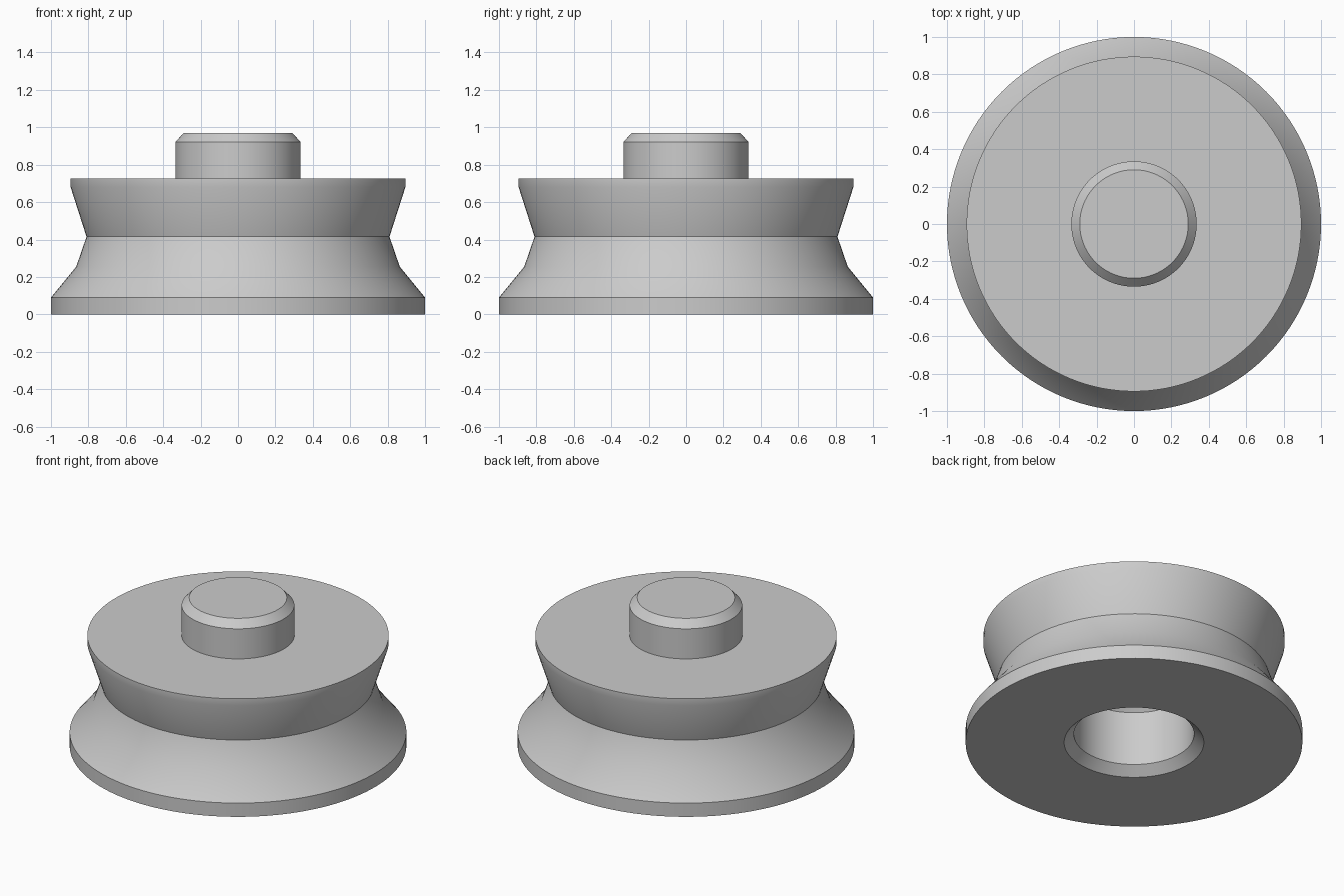
import bpy
import bmesh
import math

cube = bpy.data.objects.get("Cube")
if cube:
    bpy.data.objects.remove(cube, do_unlink=True)

# Single plain grey material
grey = bpy.data.materials.new("light_grey")
grey.use_nodes = True
colour = (0.6, 0.6, 0.6, 1)
grey.diffuse_color = colour
grey.node_tree.nodes["Principled BSDF"].inputs["Base Color"].default_value = colour


def lathe(name, profile, segments=128):
    """Revolve an (r, z) profile around the z axis."""
    bm = bmesh.new()
    verts = [bm.verts.new((r, 0, z)) for r, z in profile]
    edges = [bm.edges.new(pair) for pair in zip(verts, verts[1:])]
    bmesh.ops.spin(bm, geom=verts + edges, cent=(0, 0, 0), axis=(0, 0, 1),
                   angle=math.tau, steps=segments, use_merge=False)
    bmesh.ops.remove_doubles(bm, verts=bm.verts, dist=0.0005)
    bmesh.ops.recalc_face_normals(bm, faces=bm.faces)
    mesh = bpy.data.meshes.new(name)
    bm.to_mesh(mesh)
    bm.free()
    mesh.materials.append(grey)
    obj = bpy.data.objects.new(name, mesh)
    bpy.context.collection.objects.link(obj)
    bpy.ops.object.select_all(action="DESELECT")
    obj.select_set(True)
    bpy.context.view_layer.objects.active = obj
    bpy.ops.object.shade_smooth_by_angle(angle=math.radians(30))
    return obj


# Blind socket in the underside, with chamfered mouth and end
socket = [(0, 0.46), (0.31, 0.46), (0.357, 0.41), (0.357, 0.055), (0.415, 0)]
# Flared base, waist and upper rim
wall = [(1, 0), (1, 0.09), (0.865, 0.255), (0.81, 0.415),
        (0.895, 0.68), (0.895, 0.725)]
# Chamfered stud on top
stud = [(0.335, 0.725), (0.335, 0.922), (0.29, 0.97), (0, 0.97)]

lathe("stacking_disc", socket + wall + stud)
